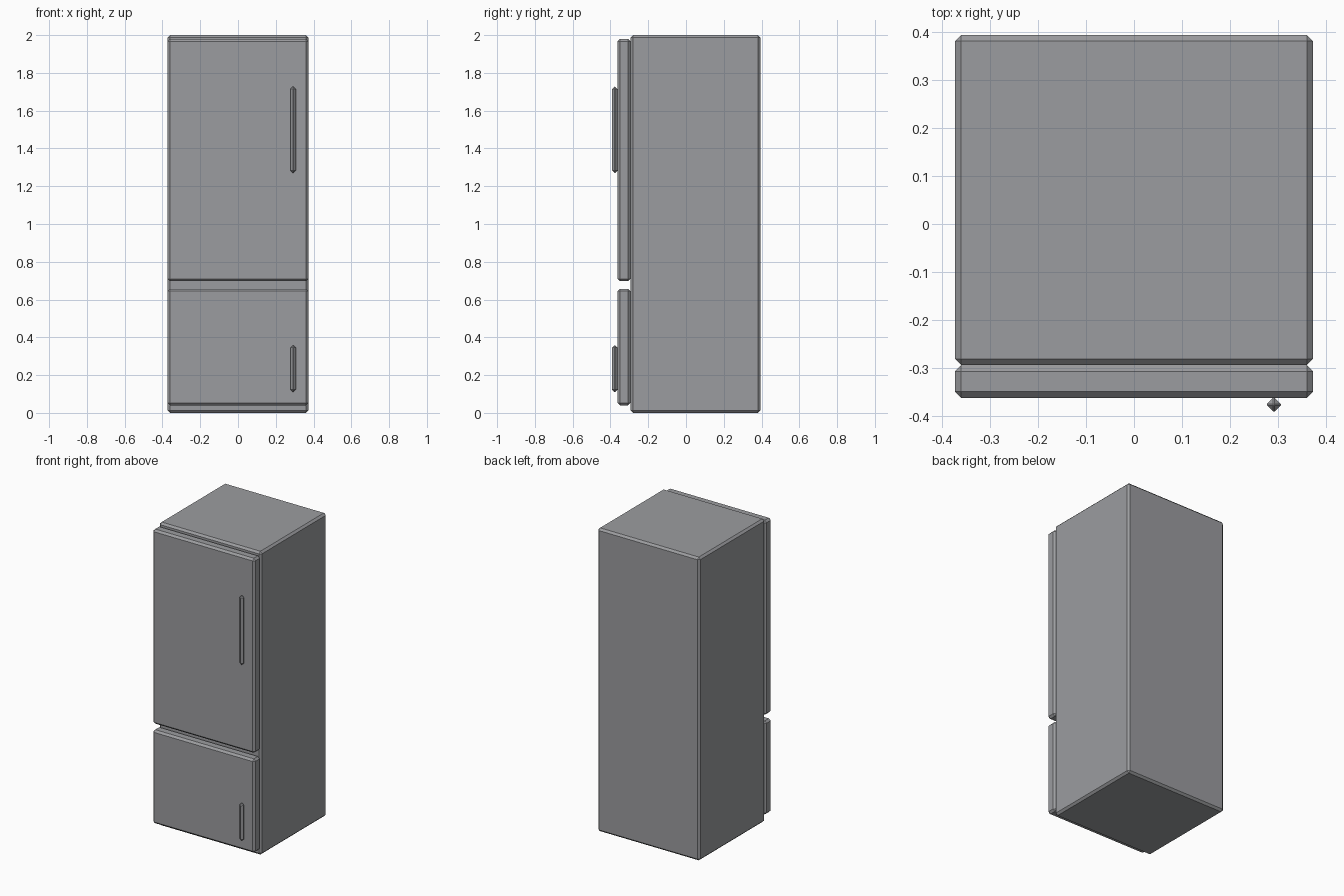
import bpy
from mathutils import Vector

default = bpy.data.objects.get("Cube")
if default:
    bpy.data.objects.remove(default, do_unlink=True)

grey = bpy.data.materials.new("steel_grey")
grey.use_nodes = True
colour = (0.33, 0.335, 0.35, 1)
grey.diffuse_color = colour
grey.node_tree.nodes["Principled BSDF"].inputs["Base Color"].default_value = colour


def chamfered_box(name, low, high, chamfer=0.013):
    """Box between two corners with one flat chamfer on every edge."""
    low, high = Vector(low), Vector(high)
    bpy.ops.mesh.primitive_cube_add(size=1, location=(low + high) / 2)
    box = bpy.context.object
    box.name = name
    box.scale = high - low
    bpy.ops.object.transform_apply(location=False, rotation=False, scale=True)
    bevel = box.modifiers.new("chamfer", 'BEVEL')
    bevel.width = chamfer
    bevel.segments = 1
    bevel.limit_method = 'NONE'
    box.data.materials.append(grey)
    return box


HALF_WIDTH = 0.373
BACK, BODY_FRONT, DOOR_FRONT, HANDLE_FRONT = 0.394, -0.294, -0.362, -0.391

# Cabinet
chamfered_box("cabinet", (-HALF_WIDTH, BODY_FRONT, 0), (HALF_WIDTH, BACK, 2))

# Doors with their vertical handles: door bottom, door top, handle bottom, handle top
for part, z0, z1, h0, h1 in (("upper", 0.697, 1.98, 1.27, 1.727),
                             ("lower", 0.04, 0.657, 0.11, 0.358)):
    chamfered_box(part + "_door", (-HALF_WIDTH, DOOR_FRONT, z0),
                  (HALF_WIDTH, BODY_FRONT, z1))
    chamfered_box(part + "_handle", (0.277, HANDLE_FRONT, h0),
                  (0.306, DOOR_FRONT, h1))
